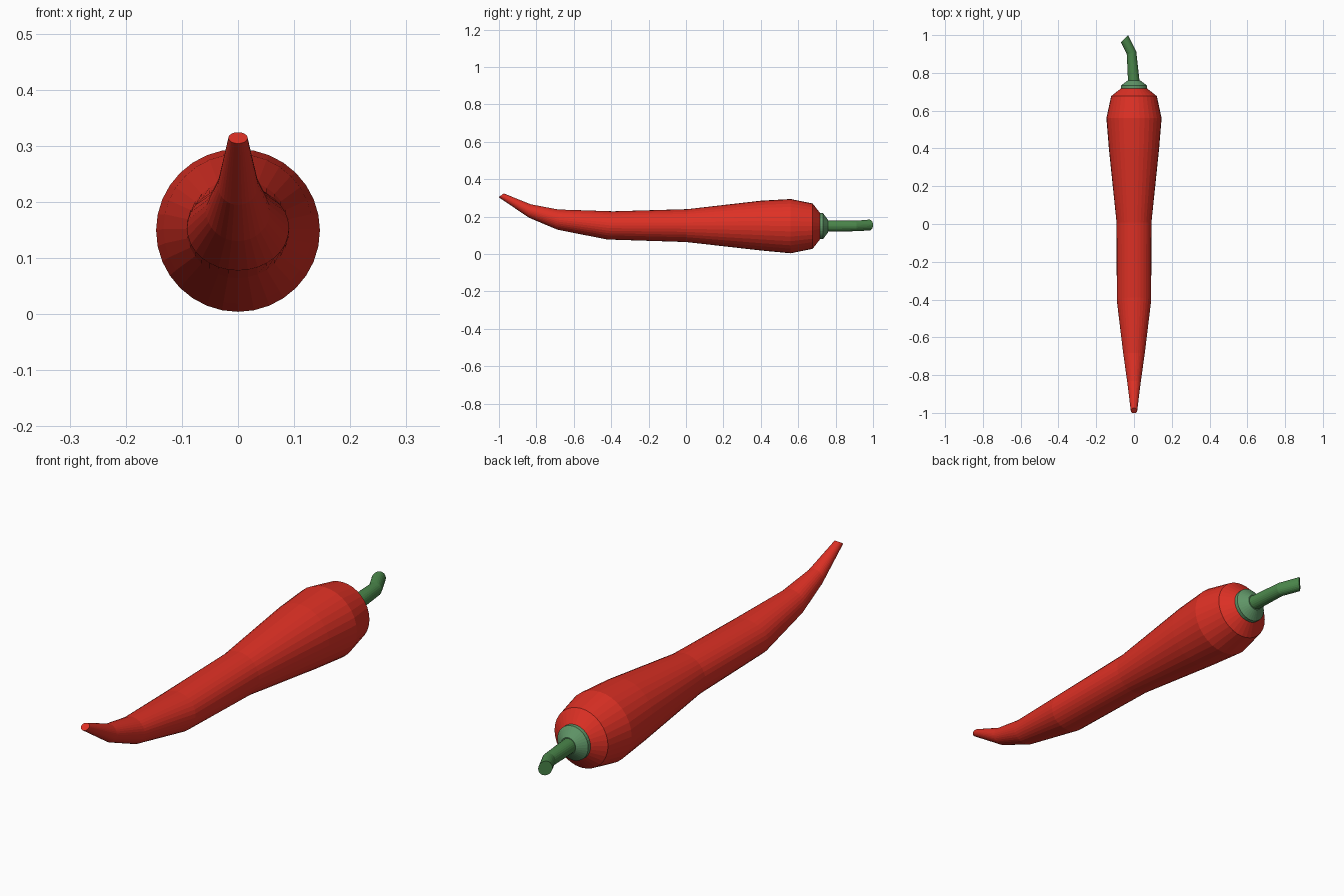
import bpy, bmesh
from math import sin, cos, pi, radians
from mathutils import Vector, Matrix

if "Cube" in bpy.data.objects:
    bpy.data.objects.remove(bpy.data.objects["Cube"])


def material(name, rgb):
    m = bpy.data.materials.new(name)
    m.diffuse_color = (*rgb, 1)
    m.use_nodes = True
    m.node_tree.nodes["Principled BSDF"].inputs["Base Color"].default_value = m.diffuse_color
    return m


def sweep(name, rings, sides, mat):
    """Loft rings of (x, y, z, radius_x, radius_z, tilt, turn) running along y, with capped ends."""
    bm = bmesh.new()
    loops = []
    for x, y, z, rx, rz, tilt, turn in rings:
        rot = Matrix.Rotation(radians(turn), 3, 'Z') @ Matrix.Rotation(radians(-tilt), 3, 'X')
        loop = []
        for i in range(sides):
            a = 2 * pi * i / sides
            loop.append(bm.verts.new(Vector((x, y, z)) + rot @ Vector((rx * sin(a), 0, rz * cos(a)))))
        loops.append(loop)
    for a, b in zip(loops, loops[1:]):
        for i in range(sides):
            j = (i + 1) % sides
            bm.faces.new((a[i], a[j], b[j], b[i]))
    bm.faces.new(loops[0])
    bm.faces.new(loops[-1])
    bmesh.ops.recalc_face_normals(bm, faces=bm.faces)
    me = bpy.data.meshes.new(name)
    bm.to_mesh(me)
    bm.free()
    me.materials.append(mat)
    ob = bpy.data.objects.new(name, me)
    bpy.context.collection.objects.link(ob)
    return ob


red = material("pepper_red", (0.73, 0.03, 0.018))
stem_green = material("stem_green", (0.07, 0.24, 0.07))
cap_green = material("cap_green", (0.12, 0.31, 0.14))

# pepper body, from the upturned tip to the shoulder
sweep("pepper_body", [
    (0, -0.988, 0.314, 0.017, 0.017, 54, 0),
    (0, -0.835, 0.230, 0.036, 0.036, 8, 0),
    (0, -0.685, 0.184, 0.057, 0.054, 2, 0),
    (0, -0.405, 0.153, 0.091, 0.077, 12, 0),
    (0, 0.005, 0.152, 0.092, 0.088, 2, 0),
    (0, 0.40, 0.152, 0.133, 0.133, 0, 0),
    (0, 0.56, 0.149, 0.146, 0.145, 0, 0),
    (0, 0.677, 0.149, 0.121, 0.121, 0, 0),
    (0, 0.717, 0.149, 0.070, 0.070, 0, 0),
], 32, red)

# calyx cap under the stem
sweep("calyx", [
    (0, 0.712, 0.149, 0.070, 0.070, 0, 0),
    (0, 0.732, 0.149, 0.070, 0.070, 0, 0),
    (0, 0.760, 0.149, 0.033, 0.033, 0, 0),
], 32, cap_green)

# bent stem
sweep("stem", [
    (0, 0.740, 0.149, 0.031, 0.030, 0, 2),
    (-0.013, 0.905, 0.150, 0.026, 0.028, 0, 16),
    (-0.050, 0.981, 0.155, 0.027, 0.029, 0, 45),
], 24, stem_green)
